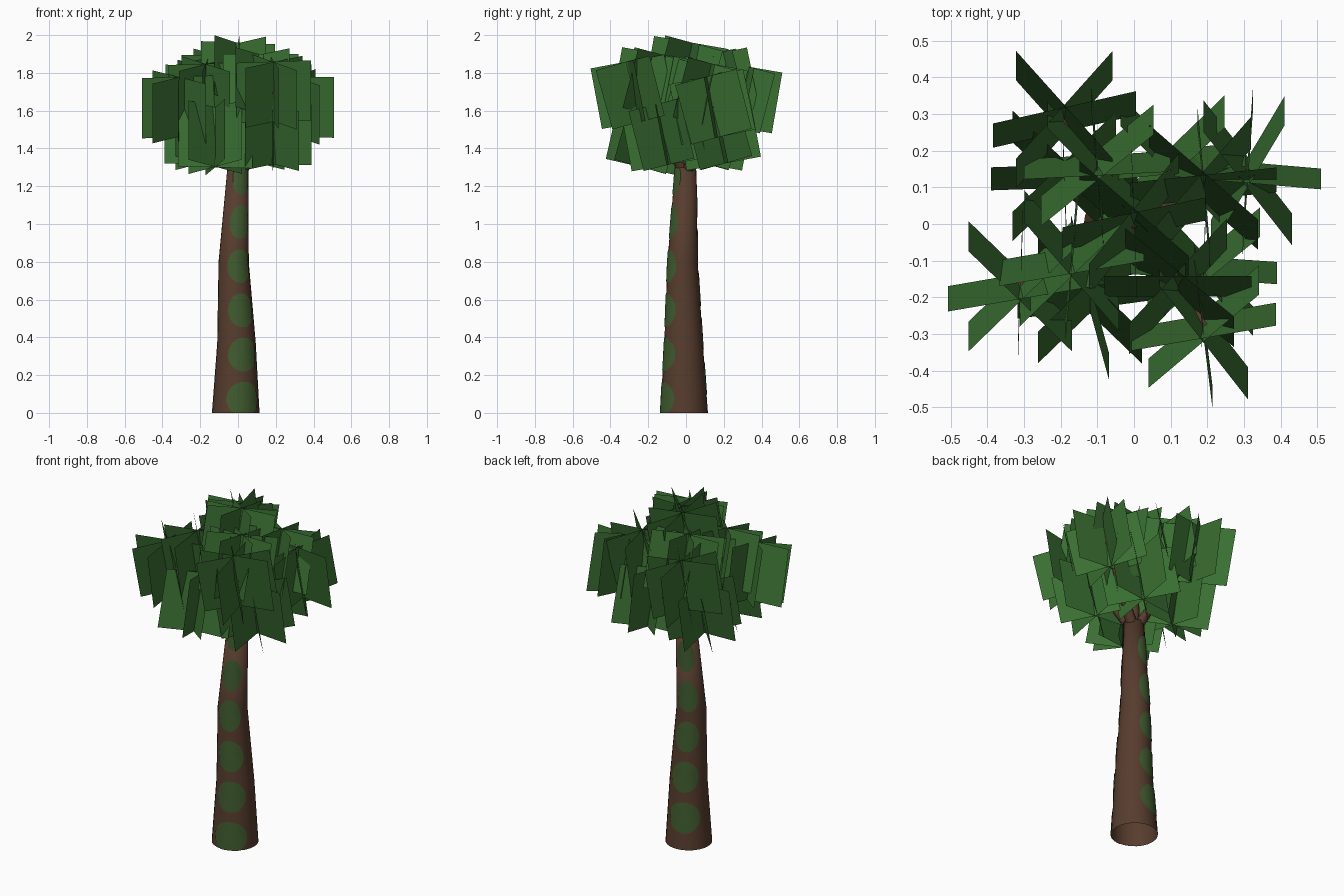
import bpy, bmesh, math, random
from mathutils import Vector, Matrix

if "Cube" in bpy.data.objects:
    bpy.data.objects.remove(bpy.data.objects["Cube"])

random.seed(4)


def material(name, rgb):
    m = bpy.data.materials.new(name)
    m.diffuse_color = (*rgb, 1)
    m.use_nodes = True
    m.node_tree.nodes["Principled BSDF"].inputs["Base Color"].default_value = m.diffuse_color
    return m


BARK = material("bark brown", (0.095, 0.046, 0.027))
MOSS = material("moss green", (0.052, 0.105, 0.028))
LEAF = material("leaf green", (0.042, 0.16, 0.032))


def finish(name, bm, mat, smooth=False):
    me = bpy.data.meshes.new(name)
    bm.to_mesh(me)
    bm.free()
    me.materials.append(mat)
    for p in me.polygons:
        p.use_smooth = smooth
    ob = bpy.data.objects.new(name, me)
    bpy.context.collection.objects.link(ob)
    return ob


def tube(name, rings, sides):
    """Open tapered tube through (centre, radius) rings; round about z."""
    bm = bmesh.new()
    prev = None
    for c, r in rings:
        loop = [bm.verts.new(Vector(c) + r * Vector((math.cos(a), math.sin(a), 0)))
                for a in (2 * math.pi * i / sides for i in range(sides))]
        if prev:
            for i in range(sides):
                j = (i + 1) % sides
                bm.faces.new((prev[i], prev[j], loop[j], loop[i]))
        prev = loop
    bm.faces.new(prev)
    return finish(name, bm, BARK, True)


# Trunk: slightly bent, tapering, open at the foot
TRUNK = [((-0.012, -0.01, 0), 0.126), ((-0.008, -0.013, 0.37), 0.102),
         ((-0.023, -0.018, 0.8), 0.08), ((0, -0.002, 1.3), 0.056)]
tube("trunk", TRUNK, 24)


def on_trunk(ang, z, lift):
    for (c0, r0), (c1, r1) in zip(TRUNK, TRUNK[1:]):
        if z <= c1[2]:
            break
    t = (z - c0[2]) / (c1[2] - c0[2])
    c = Vector(c0).lerp(Vector(c1), t)
    r = r0 + (r1 - r0) * t + lift
    return Vector((c.x + r * math.cos(ang), c.y + r * math.sin(ang), z))


# Moss: thin oval patches wrapped on two opposite sides of the trunk
def moss_patch(bm, ang, z):
    n, prev = 24, None
    centre = bm.verts.new(on_trunk(ang, z, 0.003))
    for k in (0.25, 0.5, 0.75, 1.0):
        loop = []
        for i in range(n):
            a = 2 * math.pi * i / n
            zz = min(max(z + 0.09 * k * math.sin(a), 0.0), 1.3)
            loop.append(bm.verts.new(
                on_trunk(ang + math.radians(45) * k * math.cos(a), zz, 0.003)))
        for i in range(n):
            j = (i + 1) % n
            if prev:
                bm.faces.new((prev[i], prev[j], loop[j], loop[i])[::-1])
            else:
                bm.faces.new((centre, loop[i], loop[j]))
        prev = loop


for name, deg, z0, count in (("moss_front", -69, 0.075, 6), ("moss_back", 111, 0.185, 5)):
    bm = bmesh.new()
    for i in range(count):
        moss_patch(bm, math.radians(deg), z0 + 0.234 * i)
    finish(name, bm, MOSS, True)

# Leaf clumps: x, y, z, lean along y (+1 or -1), headings of the cards
CLUMPS = {
    "outer_back": (-0.19, 0.285, 1.675, 1, (13, 49, 90, -49)),
    "outer_right": (0.31, 0.14, 1.62, -1, (-5, 60, 86, -53)),
    "outer_left": (-0.31, -0.17, 1.62, -1, (10, 45, 88, -45)),
    "outer_front": (0.19, -0.28, 1.70, -1, (10, 41, 97, -53)),
    "lower_back": (0.105, 0.17, 1.48, -1, (6, 45, 90, -45)),
    "lower_front": (-0.12, -0.20, 1.46, 1, (8, 45, 105, -45)),
    "lower_left": (-0.19, 0.13, 1.48, 1, (2, 45, 92, -45)),
    "lower_right": (0.19, -0.12, 1.475, -1, (-4, 40, 88, -48)),
    "upper_right": (0.19, 0.10, 1.69, 1, (6, 50, 95, -42)),
    "upper_left": (-0.17, -0.10, 1.69, -1, (10, 45, 85, -50)),
    "upper_front": (0.12, -0.17, 1.74, 1, (0, 48, 90, -40)),
    "upper_back": (-0.10, 0.16, 1.735, -1, (3, 40, 95, -47)),
    "crown": (0, 0, 1.80, 1, (12, 52, 92, -42)),
}


# Each clump is a star of upright cards, tipped about x, with faces turned skyward
def clump(name, centre, lean, headings):
    bm = bmesh.new()
    for yaw in headings:
        deg = 10 + 5 * abs(math.sin(math.radians(2 * yaw))) + random.uniform(-1, 1)
        m = (Matrix.Translation(centre) @ Matrix.Rotation(-lean * math.radians(deg), 4, 'X')
             @ Matrix.Rotation(math.radians(yaw), 4, 'Z'))
        w, h = 0.2, 0.163
        f = bm.faces.new([bm.verts.new(m @ Vector((x, 0, z)))
                          for x, z in ((-w, -h), (w, -h), (w, h), (-w, h))])
        f.normal_update()
        if f.normal.z < 0:
            f.normal_flip()
    finish(name, bm, LEAF)


for name, (x, y, z, lean, headings) in CLUMPS.items():
    clump(name + "_leaves", Vector((x, y, z)), lean, headings)

# Branches fan out from the trunk top to the outer clumps and the crown
for name in ("outer_back", "outer_right", "outer_left", "outer_front", "crown"):
    start, tip = Vector((0, 0, 1.25)), Vector(CLUMPS[name][:3])
    mid = start.lerp(tip, 0.5) + Vector((0, 0, 0.03))
    tube(name + "_branch", [(start, 0.034), (mid, 0.023), (tip, 0.011)], 10)
